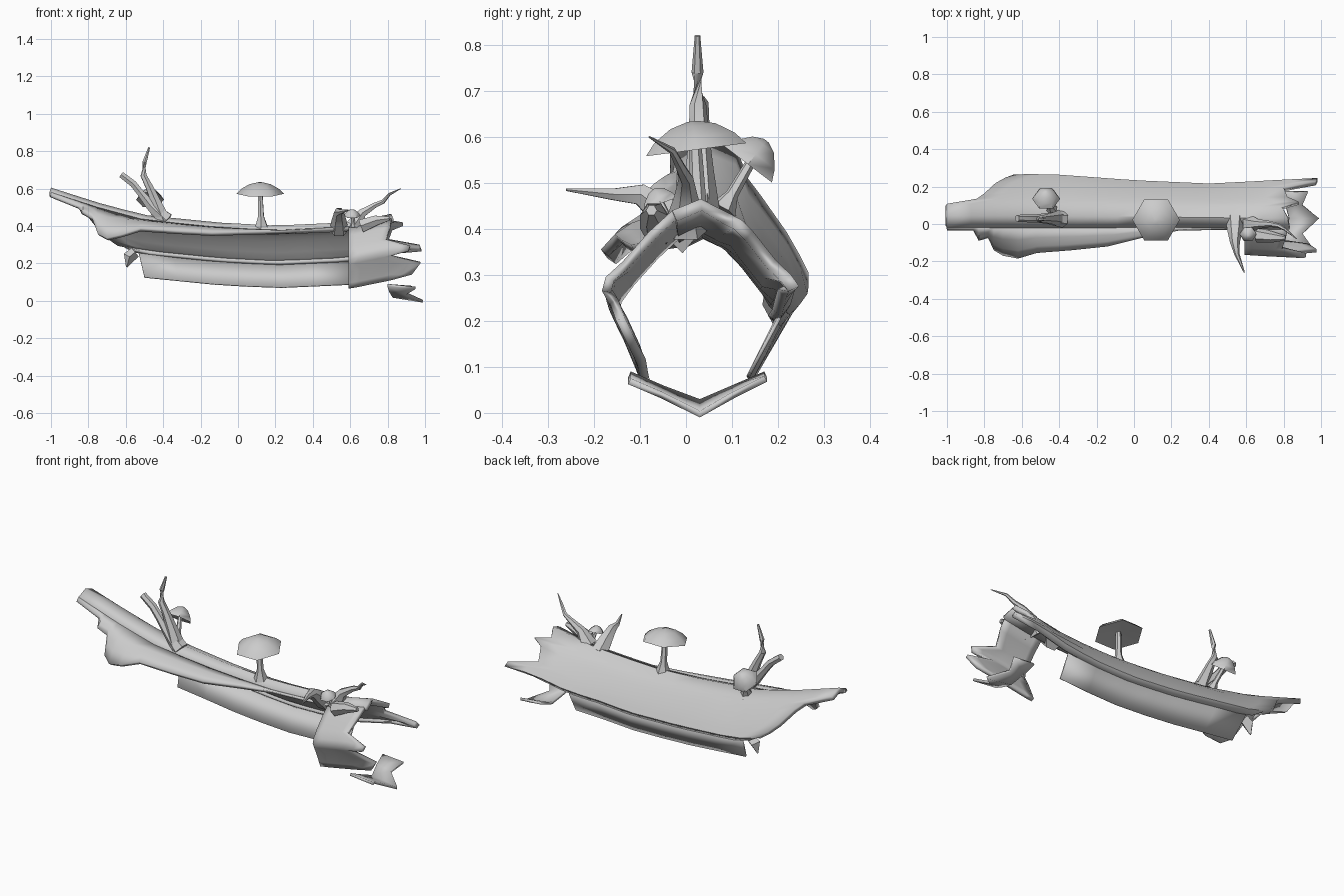
import bpy, bmesh, math
from mathutils import Vector, Euler

if "Cube" in bpy.data.objects:
    bpy.data.objects.remove(bpy.data.objects["Cube"])

GREY = bpy.data.materials.new("plain grey")
GREY.use_nodes = True
GREY.diffuse_color = (0.6, 0.6, 0.6, 1)
GREY.node_tree.nodes["Principled BSDF"].inputs["Base Color"].default_value = (0.6, 0.6, 0.6, 1)


def finish(name, bm, thickness=0, angle=45):
    """Turn a bmesh into a shaded object, with an optional inward shell."""
    mesh = bpy.data.meshes.new(name)
    bm.to_mesh(mesh)
    bm.free()
    mesh.materials.append(GREY)
    obj = bpy.data.objects.new(name, mesh)
    bpy.context.collection.objects.link(obj)
    if thickness:
        shell = obj.modifiers.new("shell", "SOLIDIFY")
        shell.thickness, shell.offset = thickness, -1
    bpy.ops.object.select_all(action="DESELECT")
    obj.select_set(True)
    bpy.context.view_layer.objects.active = obj
    bpy.ops.object.shade_smooth_by_angle(angle=math.radians(angle))
    return obj


def skin(name, rows, thickness):
    """Faces between rows of points, ordered front to back and left to right."""
    bm = bmesh.new()
    grid = [[bm.verts.new(p) for p in row] for row in rows]
    for low, high in zip(grid, grid[1:]):
        for i in range(len(low) - 1):
            bm.faces.new((low[i], low[i + 1], high[i + 1], high[i]))
    return finish(name, bm, thickness)


def interp(table, x):
    if x <= table[0][0]:
        return table[0][1]
    for (x0, v0), (x1, v1) in zip(table, table[1:]):
        if x <= x1:
            return v0 + (v1 - v0) * (x - x0) / (x1 - x0)
    return table[-1][1]


# The log sags along its length and narrows in the middle
RIDGE = [(-1, 0.605), (-0.75, 0.525), (-0.5, 0.458), (-0.1, 0.418), (0.2, 0.402),
         (0.6, 0.42), (0.82, 0.465), (1, 0.465)]
WIDTH = [(-1, 0.21), (-0.6, 0.222), (-0.4, 0.22), (0, 0.195), (0.4, 0.182), (0.7, 0.2), (1, 0.215)]
CENTRE = [(-0.5, 0.045), (0.6, 0.032)]


def on_log(x, u, drop):
    return Vector((x, interp(CENTRE, x) + u * interp(WIDTH, x), interp(RIDGE, x) - drop))


def bark_patch(name, rows, thickness, columns=14):
    """Each row is (side, drop below ridge, start x, end x)."""
    skin(name, [[on_log(a + (b - a) * i / columns, u, d) for i in range(columns + 1)]
                for u, d, a, b in rows], thickness)


# Roof and back wall with splintered ends
bark_patch("log_back_wall", [
    (-0.3, 0.025, -1, 0.83), (0, 0, -1, 0.82), (0.3, 0.025, -1, 0.79),
    (0.42, 0.045, -0.84, 0.88), (0.55, 0.07, -0.8, 0.82), (0.8, 0.13, -0.74, 0.8),
    (0.92, 0.165, -0.69, 0.97), (1, 0.19, -0.64, 0.98), (0.9, 0.215, -0.57, 0.82)], 0.026)

# Thin lower strip of the back wall
bark_patch("log_lower_strip", [(0.9, 0.215, -0.53, 0.6), (0.57, 0.335, -0.5, 0.6)], 0.008, 6)

# Broken lip along the front left, bulging between its torn edge and the roof
EDGE = [(-1, -0.035, 0.56), (-0.86, -0.035, 0.5), (-0.83, -0.09, 0.475), (-0.78, -0.075, 0.44),
        (-0.75, -0.14, 0.36), (-0.7, -0.17, 0.335), (-0.62, -0.185, 0.355), (-0.52, -0.155, 0.388),
        (-0.33, -0.14, 0.376), (-0.14, -0.12, 0.366), (0.06, -0.07, 0.372), (0.24, -0.035, 0.375),
        (0.62, -0.03, 0.385)]
edge = [Vector(p) for p in EDGE]
roof = [on_log(p.x, -0.3, 0.025) for p in edge]
skin("log_front_lip", [[e.lerp(r, f) + Vector((0, -0.25, 0.25)) * (r - e).length * f * (1 - f)
                        for e, r in zip(edge, roof)] for f in (0, 0.33, 0.67, 1)], 0.022)

# Remaining front wall at the right end
bark_patch("log_front_wall", [
    (-0.67, 0.355, 0.59, 0.82), (-0.73, 0.325, 0.59, 0.93), (-0.86, 0.265, 0.59, 0.975),
    (-0.96, 0.225, 0.59, 0.81), (-1.02, 0.2, 0.59, 0.91), (-0.98, 0.17, 0.59, 0.92),
    (-0.83, 0.13, 0.59, 0.79), (-0.55, 0.07, 0.59, 0.81), (-0.3, 0.025, 0.59, 0.82)], 0.02, 6)

# Forked splinter resting on the ground
SPLINTER = [(-0.12, 0.09, 0.8, 0.95, 0.075), (-0.05, 0.06, 0.81, 0.9, 0.045),
            (0.03, 0.03, 0.83, 0.99, 0.004), (0.1, 0.06, 0.81, 0.9, 0.045),
            (0.17, 0.09, 0.8, 0.93, 0.08)]
skin("ground_splinter", [[(a, y, z), (b, y, tip)] for y, z, a, b, tip in SPLINTER], 0.014)


def branch(name, path, sides=6):
    """A tapered tube; each path point is x, y, z, radius."""
    bm = bmesh.new()
    pts = [Vector(p[:3]) for p in path]
    rings = []
    for i, p in enumerate(pts):
        way = pts[min(i + 1, len(pts) - 1)] - pts[max(i - 1, 0)]
        turn = way.to_track_quat("Z", "Y")
        rings.append([bm.verts.new(p + turn @ Vector((math.cos(t), math.sin(t), 0)) * path[i][3])
                      for t in (math.tau * k / sides for k in range(sides))])
    for low, high in zip(rings, rings[1:]):
        for k in range(sides):
            n = (k + 1) % sides
            bm.faces.new((low[k], low[n], high[n], high[k]))
    bm.faces.new(rings[0][::-1])
    bm.faces.new(rings[-1])
    return finish(name, bm)


branch("tall_branch", [(-0.4, 0.03, 0.43, 0.045), (-0.44, 0.03, 0.53, 0.03),
                       (-0.475, 0.028, 0.61, 0.022), (-0.505, 0.026, 0.67, 0.018),
                       (-0.5, 0.025, 0.74, 0.013), (-0.475, 0.025, 0.82, 0.006)])
branch("leaning_branch", [(-0.38, 0.025, 0.43, 0.045), (-0.46, 0.03, 0.5, 0.03),
                          (-0.52, 0.03, 0.575, 0.022), (-0.56, 0.03, 0.625, 0.021),
                          (-0.625, 0.03, 0.675, 0.019)])
branch("front_spike", [(0.54, 0.02, 0.38, 0.05), (0.54, -0.04, 0.43, 0.04),
                       (0.54, -0.1, 0.475, 0.026), (0.55, -0.16, 0.475, 0.014),
                       (0.59, -0.26, 0.485, 0.003)])
branch("end_twig", [(0.62, 0.0, 0.4, 0.05), (0.665, 0.0, 0.47, 0.026), (0.73, 0.0, 0.51, 0.016),
                    (0.775, -0.01, 0.53, 0.012), (0.81, -0.03, 0.57, 0.008), (0.87, -0.08, 0.6, 0.002)])
branch("side_root", [(0.66, -0.06, 0.4, 0.04), (0.74, -0.07, 0.43, 0.03), (0.81, -0.075, 0.44, 0.012)])
branch("back_root", [(-0.55, 0.2, 0.26, 0.03), (-0.58, 0.2, 0.235, 0.034), (-0.595, 0.2, 0.18, 0.004)], 4)


def mushroom(name, base, rim, radius, height, tilt, stem):
    """Six-sided domed cap on a flared stem."""
    bm = bmesh.new()
    turn = Euler(tilt).to_matrix()
    rim = Vector(rim)
    rings = [[bm.verts.new(rim + turn @ Vector((math.cos(t) * r * radius, math.sin(t) * r * radius, z * height)))
              for t in (math.tau * k / 6 for k in range(6))]
             for r, z in ((0.12, 0.2), (1, 0), (0.8, 0.42), (0.45, 0.83), (0.1, 1))]
    for low, high in zip(rings, rings[1:]):
        for k in range(6):
            n = (k + 1) % 6
            bm.faces.new((low[k], low[n], high[n], high[k]))
    bm.faces.new(rings[0][::-1])
    bm.faces.new(rings[-1])
    finish(name + "_cap", bm)
    base = Vector(base)
    top = rim + turn @ Vector((0, 0, height * 0.3))
    mid = base.lerp(top, 0.3)
    branch(name + "_stem", [(*base, stem * 2.2), (*mid, stem), (*top, stem * 0.75)])


mushroom("large_mushroom", (0.125, 0.03, 0.39), (0.118, 0.022, 0.572), 0.127, 0.062, (0.13, 0, 0), 0.018)
mushroom("tilted_mushroom", (-0.44, 0.08, 0.44), (-0.47, 0.135, 0.54), 0.075, 0.065, (-0.65, 0, 0), 0.014)
mushroom("little_mushroom", (0.62, -0.03, 0.4), (0.61, -0.055, 0.455), 0.045, 0.035, (0.35, 0, 0), 0.01)
